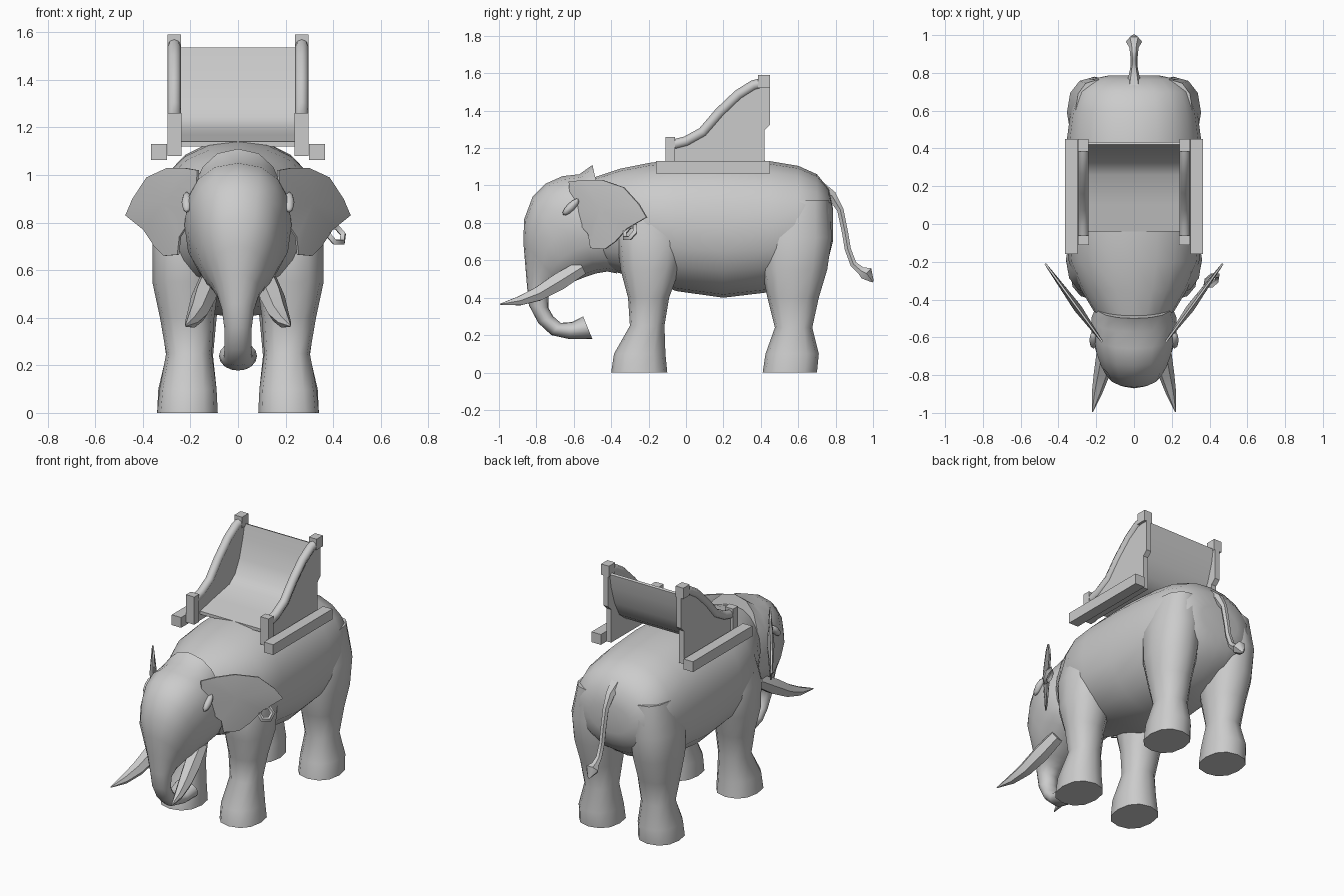
import bpy, bmesh, math
from mathutils import Vector, Matrix

if "Cube" in bpy.data.objects:
    bpy.data.objects.remove(bpy.data.objects["Cube"])

grey = bpy.data.materials.new("stone_grey")
grey.diffuse_color = (0.6, 0.6, 0.6, 1)
grey.use_nodes = True
grey.node_tree.nodes["Principled BSDF"].inputs["Base Color"].default_value = grey.diffuse_color


def finish(name, bm, angle=50):
    bmesh.ops.recalc_face_normals(bm, faces=bm.faces)
    me = bpy.data.meshes.new(name)
    bm.to_mesh(me)
    bm.free()
    me.materials.append(grey)
    ob = bpy.data.objects.new(name, me)
    bpy.context.collection.objects.link(ob)
    bpy.ops.object.select_all(action='DESELECT')
    ob.select_set(True)
    bpy.context.view_layer.objects.active = ob
    bpy.ops.object.shade_smooth_by_angle(angle=math.radians(angle))
    return ob


def ring(c, u, v, n, e=2.0):
    """Superellipse ring around c with half axes u and v."""
    pts = []
    for i in range(n):
        a = 2 * math.pi * i / n
        ca, sa = math.cos(a), math.sin(a)
        k = 2 / e
        pts.append(Vector(c) + Vector(u) * math.copysign(abs(ca) ** k, ca)
                   + Vector(v) * math.copysign(abs(sa) ** k, sa))
    return pts


def loft(name, rings, angle=50):
    bm = bmesh.new()
    loops = [[bm.verts.new(p) for p in r] for r in rings]
    n = len(loops[0])
    for a, b in zip(loops, loops[1:]):
        for i in range(n):
            j = (i + 1) % n
            bm.faces.new((a[i], a[j], b[j], b[i]))
    bm.faces.new(loops[0])
    bm.faces.new(loops[-1])
    return finish(name, bm, angle)


def tube(name, path, n=8):
    """Sweep along (x, y, z, radius) points."""
    P = [Vector(p[:3]) for p in path]
    rings = []
    for i, p in enumerate(path):
        t = (P[min(i + 1, len(P) - 1)] - P[max(i - 1, 0)]).normalized()
        u = Vector((1, 0, 0))
        u = (u - t * u.dot(t)).normalized()
        rings.append(ring(P[i], u * p[3], t.cross(u) * p[3], n))
    return loft(name, rings)


def prism(name, prof, x0, x1, angle=30):
    """Extrude a (y, z) outline from x0 to x1."""
    return loft(name, [[Vector((x, y, z)) for y, z in prof] for x in (x0, x1)], angle)


def box(name, x0, x1, y0, y1, z0, z1):
    return prism(name, [(y0, z0), (y1, z0), (y1, z1), (y0, z1)], x0, x1)


# Body: y, top, bottom, half width
body = [(-.50, 1.04, .57, .19), (-.35, 1.09, .53, .28), (-.2, 1.12, .49, .345),
        (-.05, 1.14, .435, .36), (.2, 1.15, .40, .36), (.45, 1.13, .43, .355),
        (.6, 1.105, .48, .335), (.7, 1.06, .55, .305), (.765, .98, .62, .235),
        (.785, .88, .70, .14)]
loft("body", [ring((0, y, (t + b) / 2), (w, 0, 0), (0, 0, (t - b) / 2), 20, 2.2)
              for y, t, b, w in body])

# Head and trunk: top/front point, underside point, half width
head = [(-.50, 1.11, -.37, .53, .20), (-.57, 1.06, -.42, .54, .225),
        (-.66, 1.05, -.48, .53, .225), (-.75, 1.01, -.54, .51, .21),
        (-.82, .94, -.59, .49, .185), (-.865, .82, -.63, .475, .16),
        (-.87, .70, -.66, .46, .125), (-.86, .58, -.70, .44, .092),
        (-.85, .46, -.735, .41, .068), (-.84, .36, -.735, .345, .057),
        (-.79, .265, -.71, .30, .056), (-.72, .20, -.67, .265, .06),
        (-.62, .178, -.61, .27, .07), (-.50, .178, -.55, .30, .08)]
loft("head_and_trunk",
     [ring((0, (a + c) / 2, (b + d) / 2), (w, 0, 0), (0, (a - c) / 2, (b - d) / 2), 16,
           2.3 if w > .15 else 2) for a, b, c, d, w in head])

# Tail with tuft
tube("tail", [(0, .70, .99, .05), (0, .78, .945, .03), (0, .825, .87, .02),
              (0, .85, .75, .019), (0, .865, .66, .019), (0, .895, .58, .02),
              (0, .935, .545, .025), (0, .965, .53, .043), (0, 1.0, .485, .006)], 6)

# Legs: z, inner x, outer x, front y, back y
front_leg = [(0, .085, .34, -.40, -.10), (.1, .09, .33, -.385, -.11),
             (.25, .11, .302, -.30, -.115), (.4, .10, .328, -.31, -.09),
             (.55, .08, .36, -.35, -.035), (.72, .08, .36, -.37, .0),
             (.92, .1, .315, -.32, -.05)]
hind_leg = [(0, .085, .34, .41, .70), (.1, .09, .335, .425, .71),
            (.24, .105, .302, .475, .675), (.4, .09, .325, .435, .71),
            (.55, .07, .35, .405, .755), (.72, .06, .355, .40, .78),
            (.92, .07, .31, .43, .765)]

# Ear outline: distance along the flap, height
ear = [(-.12, 1.02), (.1, 1.03), (.35, 1.03), (.67, .99), (.89, .9), (1, .83), (.72, .77),
       (.55, .70), (.4, .66), (.19, .665), (.16, .74), (-.08, .84)]

for s, side in ((1, "right"), (-1, "left")):
    for nm, rows in (("front_leg", front_leg), ("hind_leg", hind_leg)):
        loft(f"{nm}_{side}",
             [ring((s * (a + b) / 2, (c + d) / 2, z), ((b - a) / 2, 0, 0),
                   (0, (d - c) / 2, 0), 12, 2.3) for z, a, b, c, d in rows])

    # Tusks
    tube(f"tusk_{side}", [(s * .12, -.56, .56, .045), (s * .145, -.68, .485, .053),
                          (s * .17, -.79, .42, .043), (s * .195, -.89, .383, .028),
                          (s * .22, -.995, .365, .003)], 6)

    # Ears: thin flaps, thicker in the middle
    bm = bmesh.new()
    nrm = Vector((s * .81, -.59, 0))
    place = lambda t, z: Vector((s * (.2 + .27 * t), -.58 + .37 * t, z))
    rims = []
    for off in (1, -1):
        rim = [bm.verts.new(place(t, z) + nrm * off * .005) for t, z in ear]
        mid = bm.verts.new(place(.36, .88) + nrm * off * .022)
        for i in range(len(rim)):
            bm.faces.new((rim[i], rim[(i + 1) % len(rim)], mid))
        rims.append(rim)
    for i in range(len(ear)):
        j = (i + 1) % len(ear)
        bm.faces.new((rims[0][i], rims[0][j], rims[1][j], rims[1][i]))
    finish(f"ear_{side}", bm)

    # Eyes: slanted almonds
    bm = bmesh.new()
    bmesh.ops.create_uvsphere(bm, u_segments=8, v_segments=6, radius=1)
    bm.transform(Matrix.Translation((s * .215, -.615, .885))
                 @ Matrix.Rotation(math.radians(45), 4, 'X')
                 @ Matrix.Diagonal((.022, .06, .022, 1)))
    finish(f"eye_{side}", bm)

    # Seat frame: base rail, post, arm, top block, side panel
    box(f"base_rail_{side}", s * .298, s * .365, -.16, .45, 1.063, 1.13)
    box(f"front_post_{side}", s * .238, s * .297, -.11, -.06, 1.08, 1.26)
    arm = [(-.08, 1.215), (.0, 1.235), (.09, 1.285), (.18, 1.39), (.28, 1.485),
           (.36, 1.535), (.42, 1.55)]
    tube(f"arm_{side}", [(s * .268, y, z, .028) for y, z in arm])
    box(f"top_block_{side}", s * .24, s * .296, .385, .45, 1.52, 1.59)
    prism(f"side_panel_{side}", [(-.08, 1.08)] + arm +
          [(.45, 1.53), (.45, 1.325), (.42, 1.295), (.42, 1.08)], s * .245, s * .28)

# Curved seat and backrest sheet
sheet = [(-.04, 1.14), (.1, 1.17), (.26, 1.20), (.32, 1.245), (.365, 1.33),
         (.40, 1.45), (.42, 1.535)]
under = [(.435, 1.53), (.42, 1.44), (.385, 1.325), (.335, 1.23), (.27, 1.18),
         (.1, 1.15), (-.04, 1.12)]
prism("seat_sheet", sheet + under, -.25, .25)

# Ring through one ear
bm = bmesh.new()
M, N = 6, 4
m = (Matrix.Translation((.41, -.30, .75)) @ Matrix.Rotation(math.radians(40), 4, 'Z')
     @ Matrix.Rotation(math.radians(60), 4, 'X'))
grid = [[bm.verts.new(m @ Vector(((.042 + .015 * math.cos(b)) * math.cos(a),
                                  (.042 + .015 * math.cos(b)) * math.sin(a),
                                  .015 * math.sin(b))))
         for b in [2 * math.pi * j / N for j in range(N)]]
        for a in [2 * math.pi * i / M for i in range(M)]]
for i in range(M):
    for j in range(N):
        k, l = (i + 1) % M, (j + 1) % N
        bm.faces.new((grid[i][j], grid[k][j], grid[k][l], grid[i][l]))
finish("ear_ring", bm)
